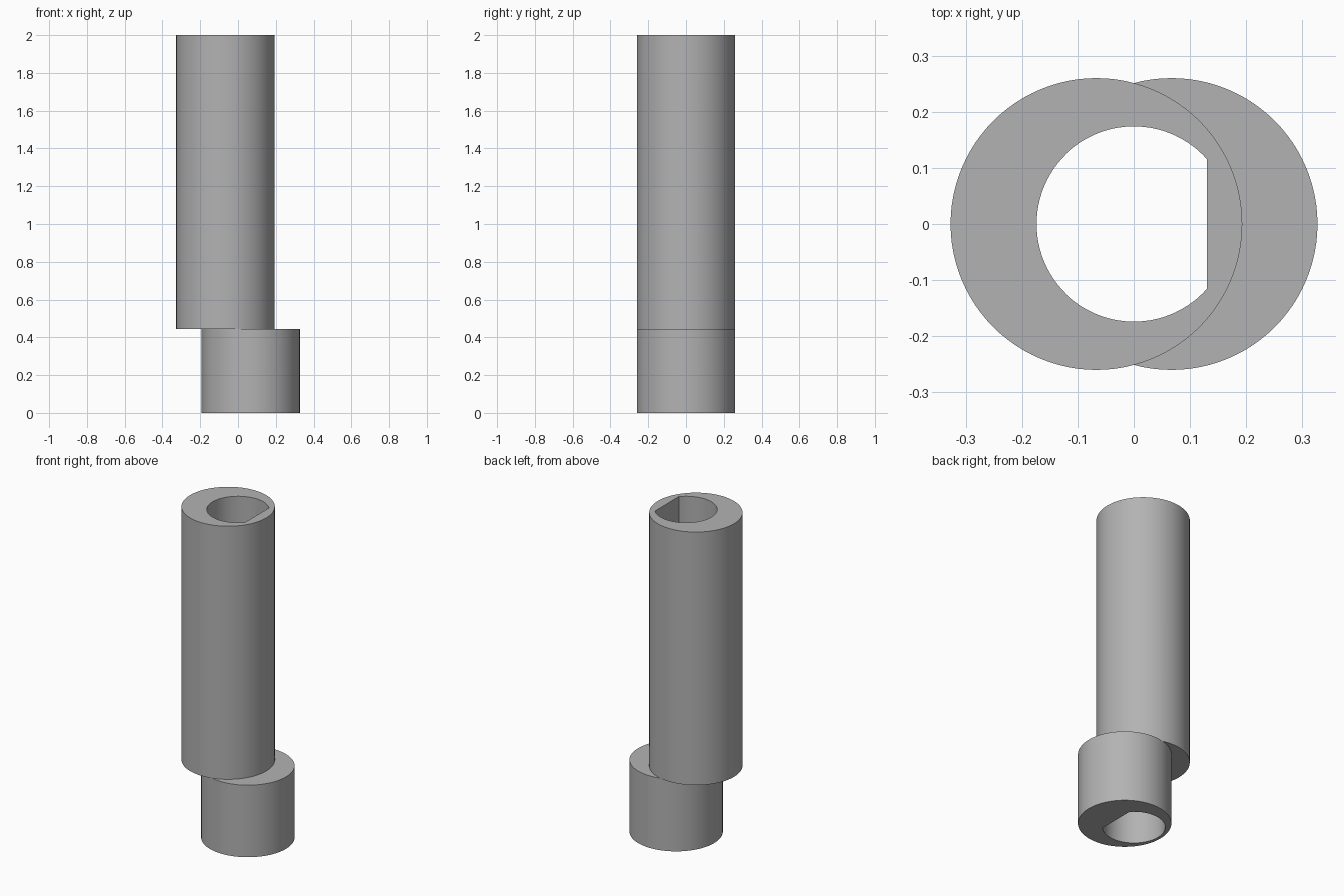
import bpy, bmesh
from math import acos, cos, sin, pi, radians

default = bpy.data.objects.get("Cube")
if default:
    bpy.data.objects.remove(default, do_unlink=True)

OUTER, OFFSET = 0.26, 0.067
BORE, FLAT = 0.174, 0.13
STEP, TOP = 0.443, 2.0

grey = bpy.data.materials.new("plain grey")
grey.use_nodes = True
colour = (0.45, 0.45, 0.45, 1)
grey.diffuse_color = colour
grey.node_tree.nodes["Principled BSDF"].inputs["Base Color"].default_value = colour


def arc(radius, x, start, end, count):
    step = (end - start) / count
    return [(x + radius * cos(start + i * step), radius * sin(start + i * step))
            for i in range(count + 1)]


def prism(name, outline, bottom, top):
    """Extrude a closed outline into a solid."""
    bm = bmesh.new()
    base = bm.faces.new([bm.verts.new((x, y, bottom)) for x, y in outline])
    grown = bmesh.ops.extrude_face_region(bm, geom=[base], use_keep_orig=True)
    moved = [g for g in grown["geom"] if isinstance(g, bmesh.types.BMVert)]
    bmesh.ops.translate(bm, verts=moved, vec=(0, 0, top - bottom))
    bmesh.ops.recalc_face_normals(bm, faces=bm.faces)
    mesh = bpy.data.meshes.new(name)
    bm.to_mesh(mesh)
    bm.free()
    mesh.materials.append(grey)
    obj = bpy.data.objects.new(name, mesh)
    bpy.context.collection.objects.link(obj)
    return obj


def combine(obj, other, operation):
    mod = obj.modifiers.new(operation.lower(), "BOOLEAN")
    mod.operation, mod.solver, mod.object = operation, "EXACT", other
    bpy.context.view_layer.objects.active = obj
    bpy.ops.object.modifier_apply(modifier=mod.name)
    bpy.data.objects.remove(other, do_unlink=True)


# Long upper shaft and short lower collar, offset to opposite sides
body = prism("offset_sleeve", arc(OUTER, -OFFSET, 0, 2 * pi, 96)[:-1], STEP, TOP)
collar = prism("collar", arc(OUTER, OFFSET, 0, 2 * pi, 96)[:-1], 0, STEP)
combine(body, collar, "UNION")

# D-shaped bore through both
half = acos(FLAT / BORE)
bore = prism("bore_cutter", arc(BORE, 0, half, 2 * pi - half, 72), -0.1, TOP + 0.1)
bore.hide_render = True
combine(body, bore, "DIFFERENCE")

bpy.ops.object.select_all(action="DESELECT")
body.select_set(True)
bpy.context.view_layer.objects.active = body
bpy.ops.object.shade_smooth_by_angle(angle=radians(30))
